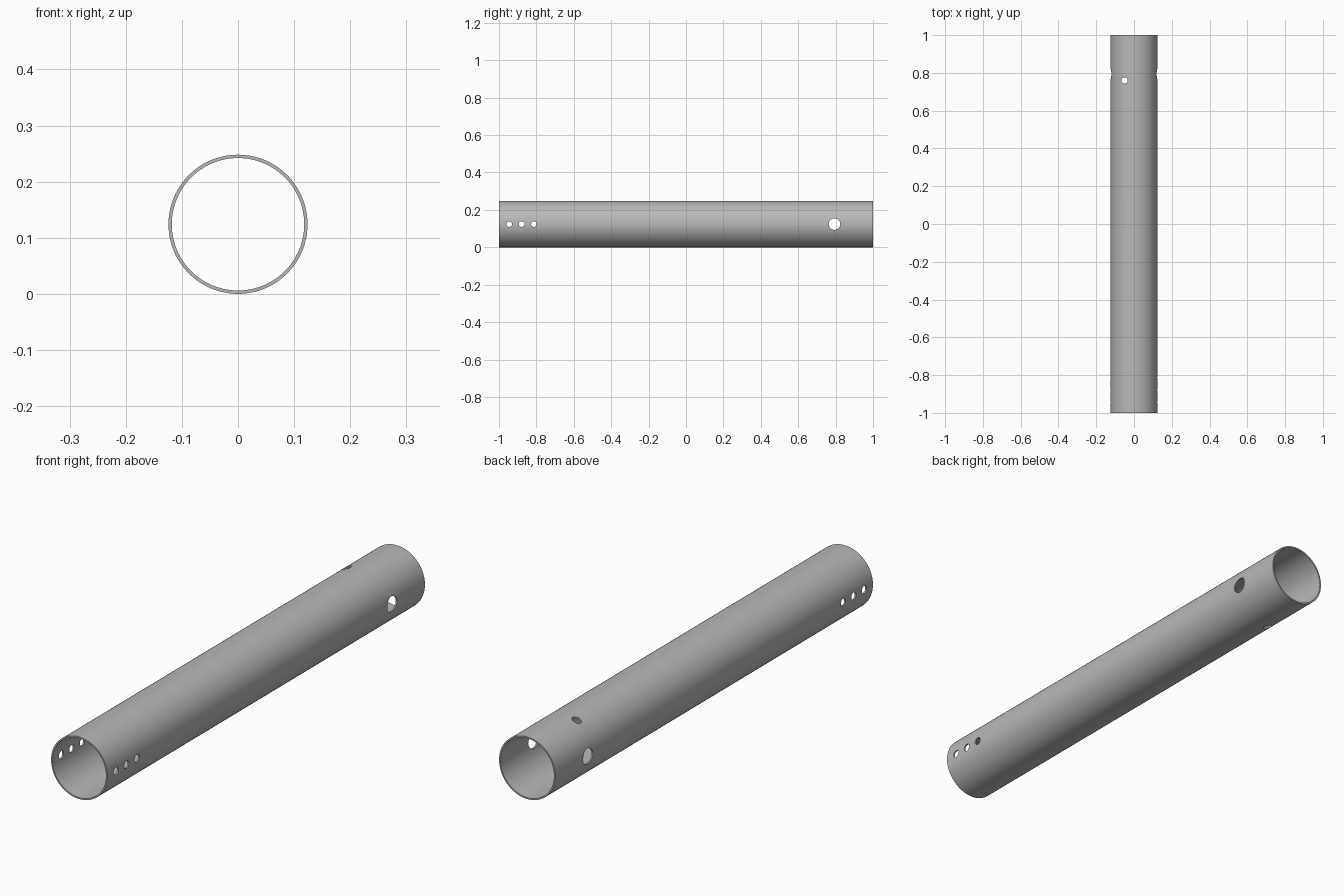
import bpy
import bmesh
import math
from mathutils import Matrix

RADIUS, BORE, LENGTH = 0.124, 0.118, 2.0

default = bpy.data.objects.get("Cube")
if default:
    bpy.data.objects.remove(default, do_unlink=True)

steel = bpy.data.materials.new("plain grey metal")
steel.use_nodes = True
grey = (0.48, 0.48, 0.48, 1)
steel.diffuse_color = grey
steel.node_tree.nodes["Principled BSDF"].inputs["Base Color"].default_value = grey


def add_object(name, bm):
    mesh = bpy.data.meshes.new(name)
    bmesh.ops.recalc_face_normals(bm, faces=bm.faces)
    bm.to_mesh(mesh)
    bm.free()
    mesh.materials.append(steel)
    obj = bpy.data.objects.new(name, mesh)
    bpy.context.collection.objects.link(obj)
    return obj


def make_tube(segments=96):
    """Closed wall section swept around the y axis."""
    bm = bmesh.new()
    section = [(RADIUS, -1), (RADIUS, 1), (BORE, 1), (BORE, -1)]
    verts = [bm.verts.new((r, end * LENGTH / 2, 0)) for r, end in section]
    edges = [bm.edges.new((verts[i], verts[(i + 1) % 4])) for i in range(4)]
    bmesh.ops.spin(bm, geom=verts + edges, cent=(0, 0, 0), axis=(0, 1, 0),
                   angle=math.tau, steps=segments, use_duplicate=False)
    bmesh.ops.remove_doubles(bm, verts=bm.verts, dist=0.0001)
    bmesh.ops.translate(bm, verts=bm.verts, vec=(0, 0, RADIUS))
    return add_object("tube", bm)


def drill(bm, x, y, radius, crosswise):
    """Cutting rod through both walls, along x or along z."""
    turn = Matrix.Rotation(math.pi / 2, 4, "Y") if crosswise else Matrix()
    bmesh.ops.create_cone(bm, cap_ends=True, segments=32, radius1=radius,
                          radius2=radius, depth=0.4,
                          matrix=Matrix.Translation((x, y, RADIUS)) @ turn)


tube = make_tube()

# Row of small side holes near the front, large side hole near the back
cut = bmesh.new()
for i in range(3):
    drill(cut, 0, -0.945 + i * 0.066, 0.015, True)
drill(cut, 0, 0.794, 0.031, True)
# Off-centre vertical hole, clear of the large side hole
pin = bmesh.new()
drill(pin, -0.05, 0.76, 0.017, False)

for name, bm in (("side_hole_cutter", cut), ("pin_hole_cutter", pin)):
    cutter = add_object(name, bm)
    mod = tube.modifiers.new(name, "BOOLEAN")
    mod.operation = "DIFFERENCE"
    mod.solver = "EXACT"
    mod.object = cutter
    cutter.hide_render = True

# Bake the holes, then drop the cutters
graph = bpy.context.evaluated_depsgraph_get()
tube_mesh = bpy.data.meshes.new_from_object(tube.evaluated_get(graph))
cutters = [m.object for m in tube.modifiers]
tube.modifiers.clear()
tube.data = tube_mesh
for cutter in cutters:
    bpy.data.objects.remove(cutter, do_unlink=True)

for obj in bpy.context.selected_objects:
    obj.select_set(False)
tube.select_set(True)
bpy.context.view_layer.objects.active = tube
bpy.ops.object.shade_smooth_by_angle(angle=math.radians(30))
